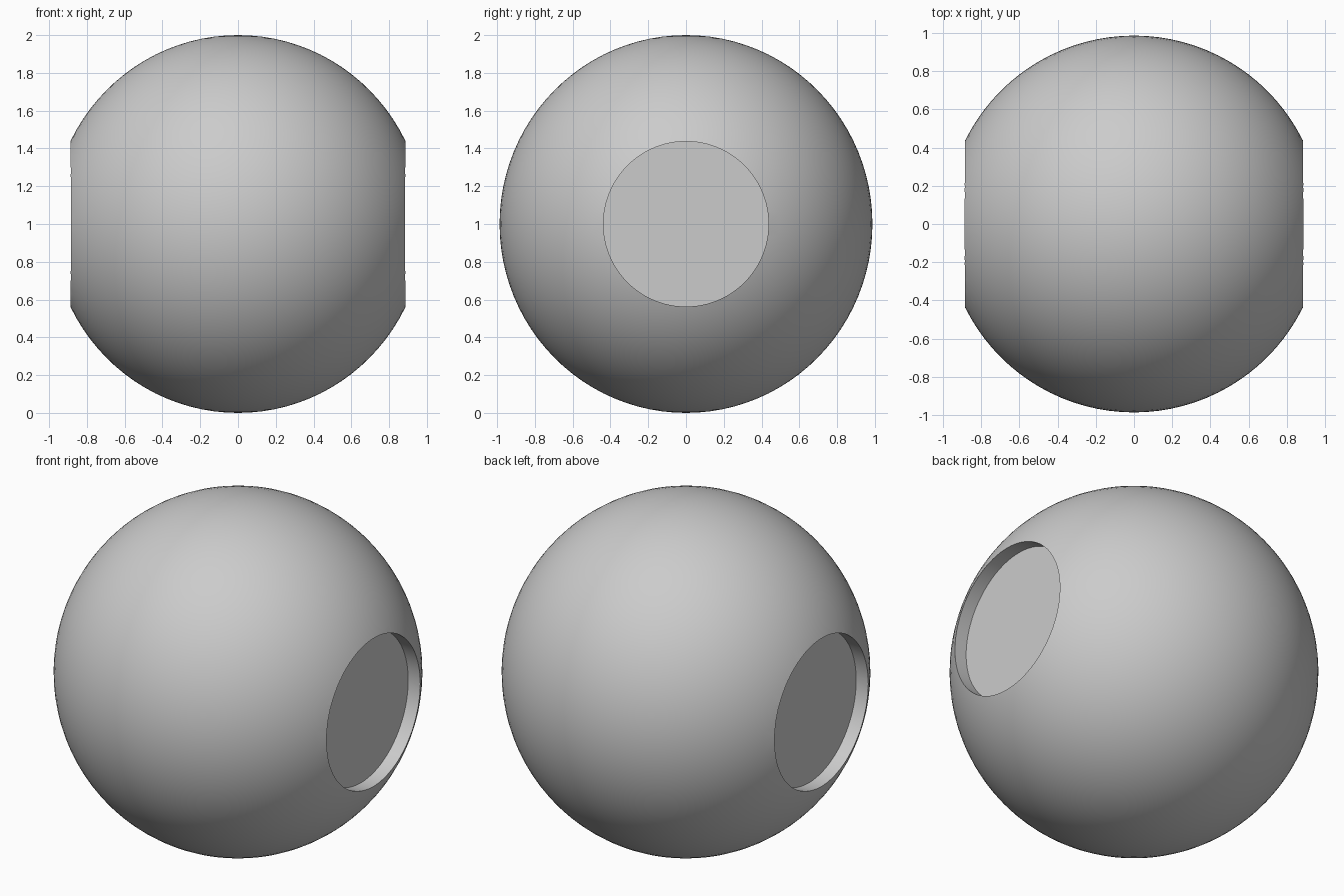
import bpy
import math

if "Cube" in bpy.data.objects:
    bpy.data.objects.remove(bpy.data.objects["Cube"])

# Ball body, very slightly taller than wide
bpy.ops.mesh.primitive_uv_sphere_add(segments=96, ring_count=48, radius=1, location=(0, 0, 1))
ball = bpy.context.object
ball.name = "ball_body"
ball.scale = (0.987, 0.987, 1.0)
bpy.ops.object.transform_apply(location=False, rotation=False, scale=True)

FLOOR_X = 0.806   # distance of each recess floor from the centre
RADIUS = 0.437    # recess radius
LENGTH = 0.5

# Round flat-floored recess on each side
for name, side in (("right_recess_cutter", 1), ("left_recess_cutter", -1)):
    bpy.ops.mesh.primitive_cylinder_add(
        vertices=96, radius=RADIUS, depth=LENGTH,
        location=(side * (FLOOR_X + LENGTH / 2), 0, 1),
        rotation=(0, math.pi / 2, 0))
    cutter = bpy.context.object
    cutter.name = name
    cutter.hide_render = True
    cutter.hide_set(True)
    cut = ball.modifiers.new(name, 'BOOLEAN')
    cut.operation = 'DIFFERENCE'
    cut.solver = 'EXACT'
    cut.object = cutter

# Bake the cuts, remove the cutters, then smooth with sharp rims
bpy.context.view_layer.objects.active = ball
ball.select_set(True)
for mod in list(ball.modifiers):
    cutter = mod.object
    bpy.ops.object.modifier_apply(modifier=mod.name)
    bpy.data.objects.remove(cutter)
bpy.ops.object.shade_smooth_by_angle(angle=math.radians(30))
